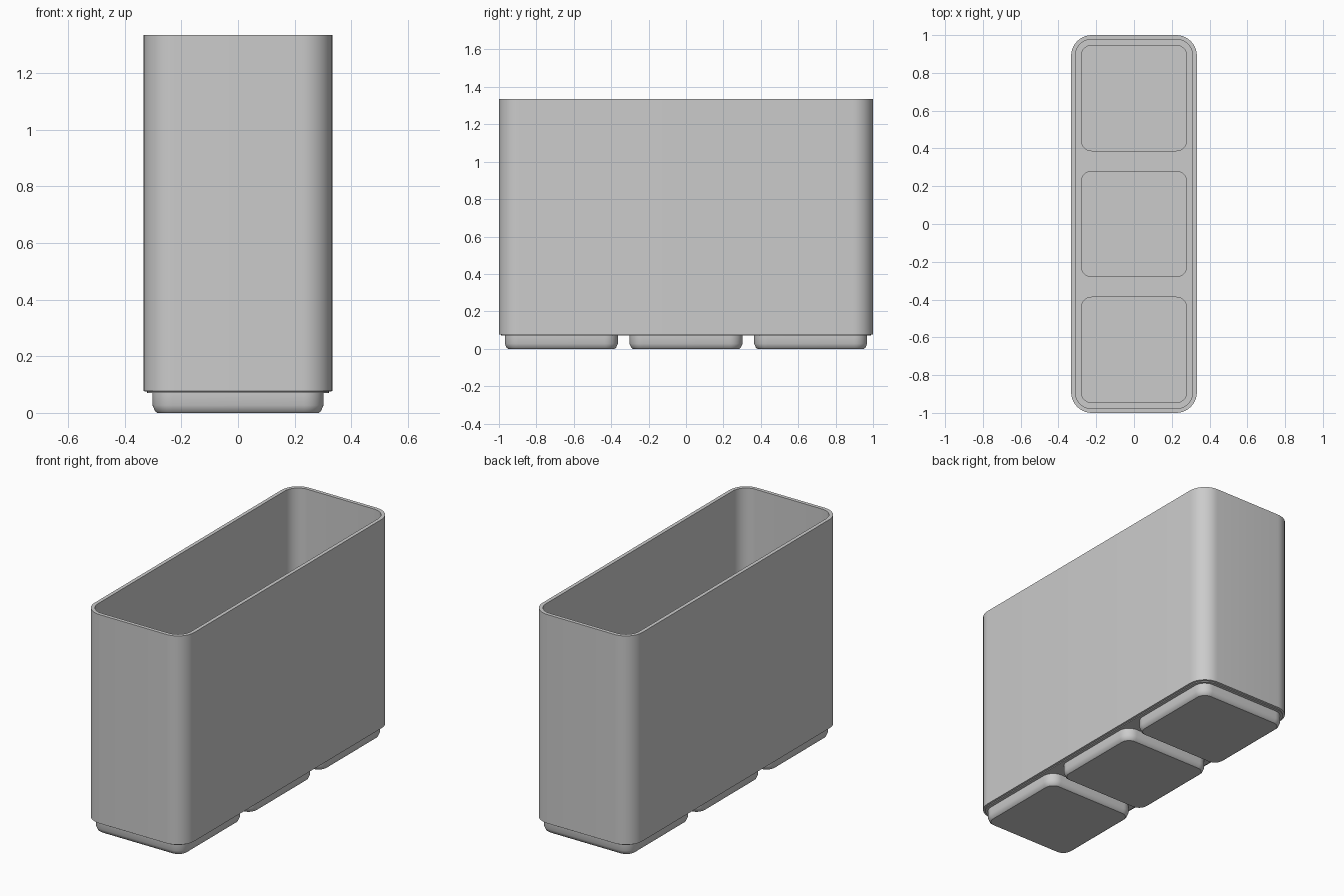
import bpy
import bmesh
import math
from mathutils import Vector

default = bpy.data.objects.get("Cube")
if default:
    bpy.data.objects.remove(default, do_unlink=True)

HALF_X, HALF_Y, HEIGHT = 0.333, 1.0, 1.335
CORNER = 0.11
WALL = 0.022
UNDERSIDE, FLOOR = 0.07, 0.095
PITCH = 2 / 3
FOOT, FOOT_CORNER = 0.302, 0.07
POCKET, POCKET_CORNER = 0.279, 0.055

grey = bpy.data.materials.new("light_grey")
grey.use_nodes = True
grey.diffuse_color = (0.6, 0.6, 0.6, 1)
grey.node_tree.nodes["Principled BSDF"].inputs["Base Color"].default_value = (0.6, 0.6, 0.6, 1)


def ring(bm, hx, hy, radius, z, cy=0.0, steps=10):
    """Rounded rectangle of vertices, counter-clockwise."""
    verts = []
    for i, (sx, sy) in enumerate(((1, 1), (-1, 1), (-1, -1), (1, -1))):
        for k in range(steps + 1):
            a = math.radians(90 * (i + k / steps))
            verts.append(bm.verts.new(Vector((
                sx * (hx - radius) + radius * math.cos(a),
                cy + sy * (hy - radius) + radius * math.sin(a), z))))
    return verts


def bridge(bm, a, b):
    n = len(a)
    for i in range(n):
        j = (i + 1) % n
        bm.faces.new((a[i], a[j], b[j], b[i]))


def loft(bm, rings):
    for a, b in zip(rings, rings[1:]):
        bridge(bm, a, b)


def loop_edges(bm, verts):
    edges = []
    for a, b in zip(verts, verts[1:] + verts[:1]):
        edges.append(bm.edges.get((a, b)) or bm.edges.new((a, b)))
    return edges


def plate_with_holes(bm, outline, holes):
    edges = loop_edges(bm, outline)
    for hole in holes:
        edges += loop_edges(bm, hole)
    bmesh.ops.triangle_fill(bm, use_beauty=True, use_dissolve=False, edges=edges)


def finish(bm, name):
    bmesh.ops.recalc_face_normals(bm, faces=bm.faces[:])
    mesh = bpy.data.meshes.new(name)
    bm.to_mesh(mesh)
    bm.free()
    mesh.materials.append(grey)
    for poly in mesh.polygons:
        poly.use_smooth = True
    mesh.set_sharp_from_angle(angle=math.radians(30))
    obj = bpy.data.objects.new(name, mesh)
    bpy.context.collection.objects.link(obj)
    return obj


centres = {"front": -PITCH, "middle": 0.0, "back": PITCH}

# Bin body: chamfered lower edge, outer wall, rim, inner wall
bm = bmesh.new()
section = [(0.012, UNDERSIDE), (0.012, 0.075), (0, 0.077), (0, HEIGHT),
           (WALL, HEIGHT), (WALL, FLOOR)]
body = [ring(bm, HALF_X - d, HALF_Y - d, CORNER - d, z) for d, z in section]
loft(bm, body)
# Underside and floor, both open where the feet join, with connecting walls
foot_holes = [ring(bm, FOOT, FOOT, FOOT_CORNER, UNDERSIDE, c) for c in centres.values()]
pocket_holes = [ring(bm, POCKET, POCKET, POCKET_CORNER, FLOOR, c) for c in centres.values()]
plate_with_holes(bm, body[0], foot_holes)
plate_with_holes(bm, body[-1], pocket_holes)
for lower, upper in zip(foot_holes, pocket_holes):
    bridge(bm, lower, upper)
finish(bm, "bin_body")

# Hollow feet: rounded lower edge outside, straight pocket inside
for place, cy in centres.items():
    bm = bmesh.new()
    outside = [ring(bm, FOOT - d, FOOT - d, FOOT_CORNER - d, z, cy)
               for d, z in ((0, UNDERSIDE), (0, 0.027), (0.009, 0.006), (0.017, 0))]
    pocket = [ring(bm, POCKET, POCKET, POCKET_CORNER, z, cy) for z in (FLOOR, 0.022)]
    loft(bm, outside)
    loft(bm, pocket)
    bridge(bm, outside[0], pocket[0])
    bm.faces.new(outside[-1])
    bm.faces.new(pocket[-1])
    finish(bm, place + "_foot")
